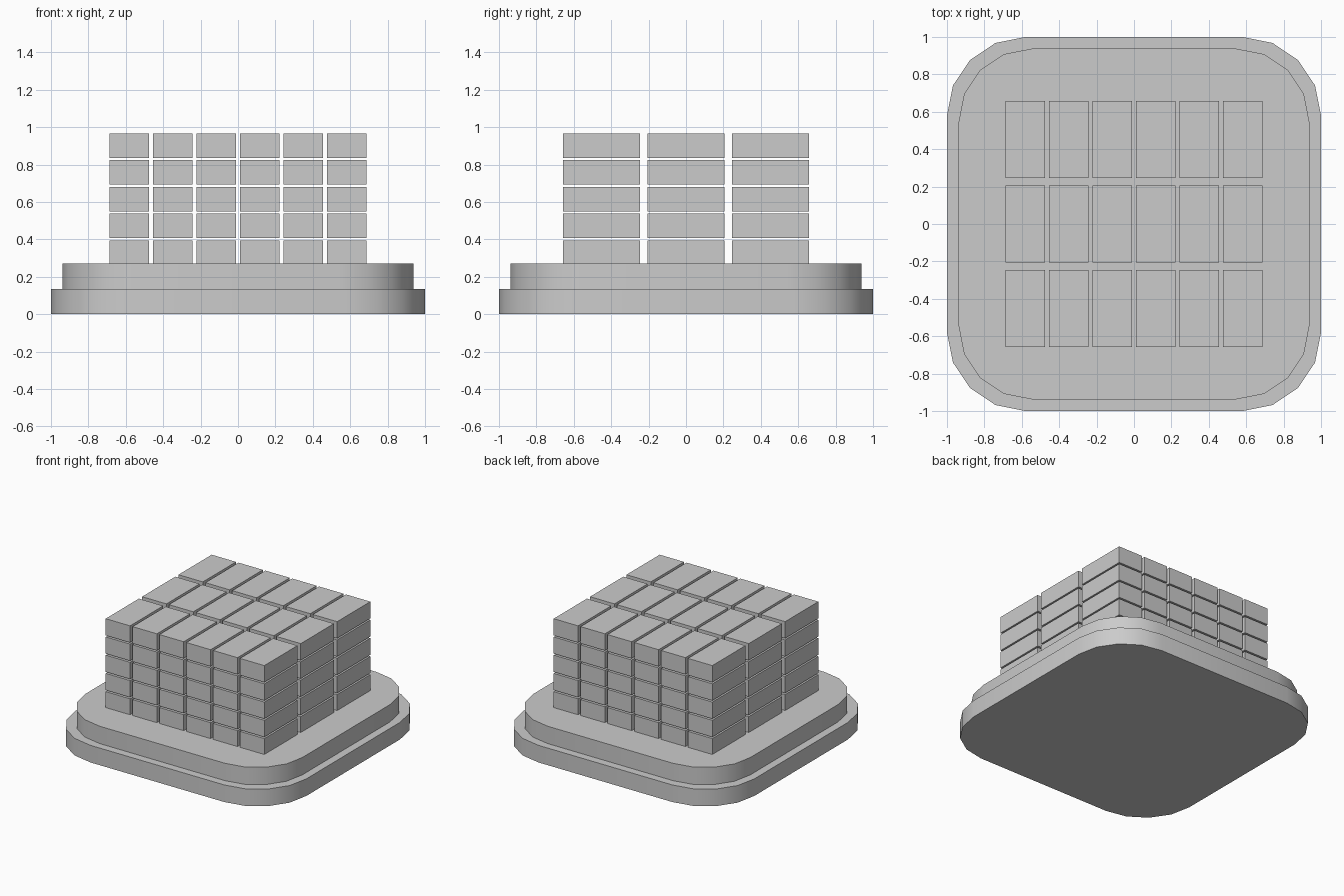
import bpy
import bmesh
from math import cos, sin, pi, radians

if "Cube" in bpy.data.objects:
    bpy.data.objects.remove(bpy.data.objects["Cube"])


def link_mesh(name, bm):
    mesh = bpy.data.meshes.new(name)
    bm.to_mesh(mesh)
    bm.free()
    obj = bpy.data.objects.new(name, mesh)
    bpy.context.collection.objects.link(obj)
    return obj


def rounded_plate(name, half, radius, z0, z1, segments=4):
    """Square slab with rounded corners, smooth around its rim."""
    bm = bmesh.new()
    inset = half - radius
    verts = []
    for corner, (sx, sy) in enumerate([(1, 1), (-1, 1), (-1, -1), (1, -1)]):
        for i in range(segments + 1):
            a = pi / 2 * (corner + i / segments)
            verts.append(bm.verts.new((sx * inset + radius * cos(a),
                                       sy * inset + radius * sin(a), z0)))
    base = bm.faces.new(verts)
    ext = bmesh.ops.extrude_face_region(bm, geom=[base], use_keep_orig=True)
    top = [v for v in ext["geom"] if isinstance(v, bmesh.types.BMVert)]
    bmesh.ops.translate(bm, verts=top, vec=(0, 0, z1 - z0))
    bmesh.ops.recalc_face_normals(bm, faces=bm.faces)
    obj = link_mesh(name, bm)
    bpy.ops.object.select_all(action='DESELECT')
    bpy.context.view_layer.objects.active = obj
    obj.select_set(True)
    bpy.ops.object.shade_smooth_by_angle(angle=radians(30))
    return obj


# Stepped base
rounded_plate("lower_plate", 1.0, 0.42, 0.0, 0.134)
rounded_plate("upper_plate", 0.938, 0.394, 0.134, 0.27)

# Stack of blocks: one brick repeated along x, y and z
counts = (6, 3, 5)
pitch = (0.233, 0.451, 0.143)
size = (0.211, 0.411, 0.131)
top_z = 0.967

bm = bmesh.new()
bmesh.ops.create_cube(bm, size=1.0)
bmesh.ops.scale(bm, vec=size, verts=bm.verts)
blocks = link_mesh("stacked_blocks", bm)
blocks.location = (-pitch[0] * (counts[0] - 1) / 2,
                   -pitch[1] * (counts[1] - 1) / 2,
                   top_z - size[2] / 2 - pitch[2] * (counts[2] - 1))
for axis in range(3):
    arr = blocks.modifiers.new("array_" + "xyz"[axis], 'ARRAY')
    arr.count = counts[axis]
    arr.use_relative_offset = False
    arr.use_constant_offset = True
    offset = [0.0, 0.0, 0.0]
    offset[axis] = pitch[axis]
    arr.constant_offset_displace = offset
